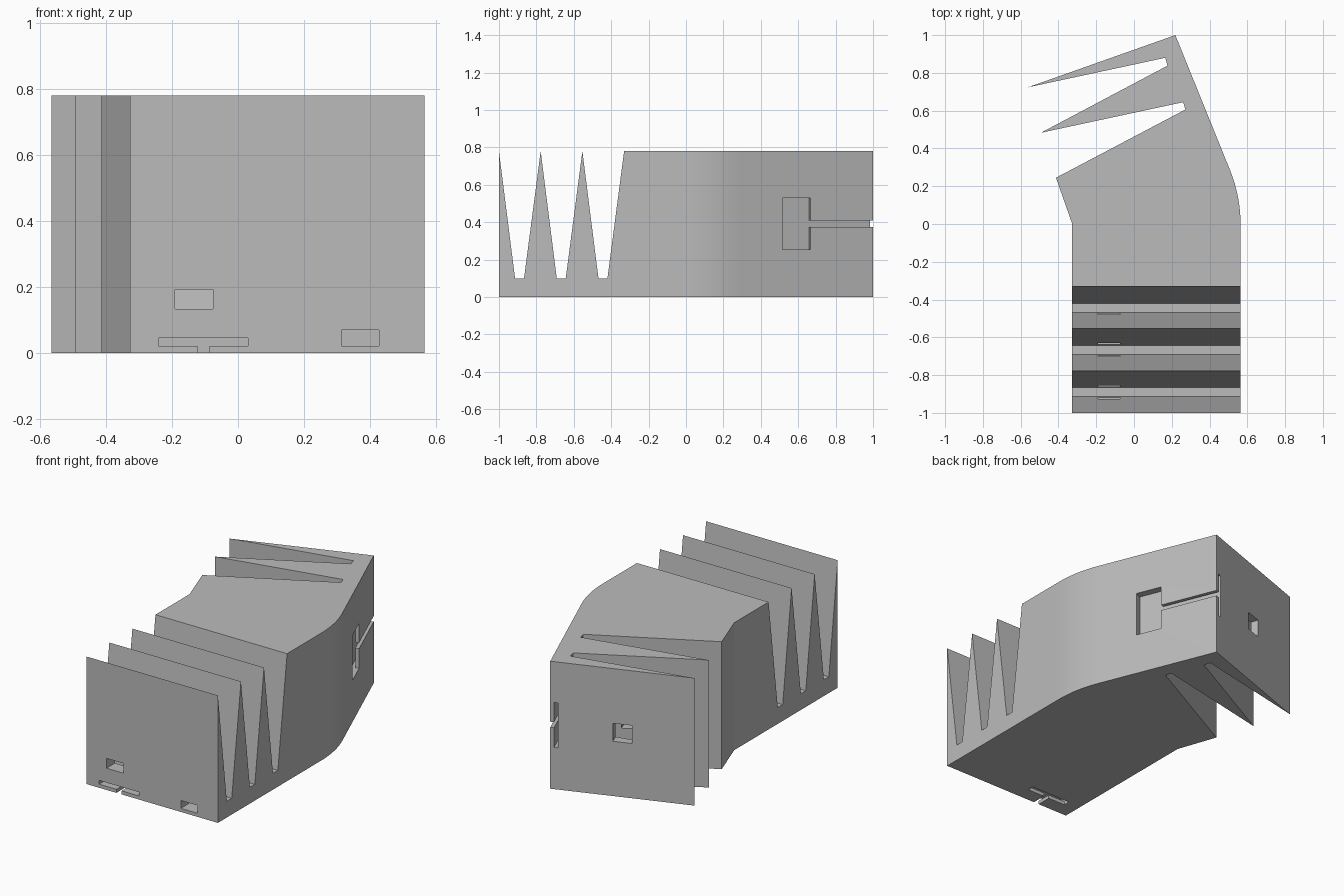
import bpy, bmesh
from math import radians, sin, cos
from mathutils import Matrix, Vector

if "Cube" in bpy.data.objects:
    bpy.data.objects.remove(bpy.data.objects["Cube"], do_unlink=True)

LEFT, RIGHT, TOP = -0.327, 0.564, 0.78
BEND = radians(22)
CORNER = Vector((0.219, 1.0, 0))

grey = bpy.data.materials.new("plain_grey")
grey.use_nodes = True
colour = (0.5, 0.5, 0.5, 1)
grey.diffuse_color = colour
grey.node_tree.nodes["Principled BSDF"].inputs["Base Color"].default_value = colour


def make_object(name, bm):
    bmesh.ops.recalc_face_normals(bm, faces=bm.faces)
    mesh = bpy.data.meshes.new(name)
    bm.to_mesh(mesh)
    bm.free()
    mesh.materials.append(grey)
    obj = bpy.data.objects.new(name, mesh)
    bpy.context.collection.objects.link(obj)
    return obj


def prism(bm, points, offset):
    """Extrude a closed outline along the offset."""
    face = bm.faces.new([bm.verts.new(p) for p in points])
    made = bmesh.ops.extrude_face_region(bm, geom=[face], use_keep_orig=True)
    verts = [v for v in made["geom"] if isinstance(v, bmesh.types.BMVert)]
    bmesh.ops.translate(bm, verts=verts, vec=offset)


def cut(body, name, xs, ys, zs, origin=(0, 0, 0), angle=0):
    """Subtract a box given by its ranges in a frame turned about z."""
    bm = bmesh.new()
    prism(bm, [(x, y, zs[0]) for x, y in
               ((xs[0], ys[0]), (xs[1], ys[0]), (xs[1], ys[1]), (xs[0], ys[1]))],
          (0, 0, zs[1] - zs[0]))
    bm.transform(Matrix.Translation(origin) @ Matrix.Rotation(angle, 4, "Z"))
    cutter = make_object(name, bm)
    cutter.hide_render = True
    mod = body.modifiers.new(name, "BOOLEAN")
    mod.operation, mod.solver, mod.object = "DIFFERENCE", "EXACT", cutter
    bpy.context.view_layer.objects.active = body
    bpy.ops.object.modifier_apply(modifier=name)
    bpy.data.objects.remove(cutter, do_unlink=True)


bm = bmesh.new()

# Front half: upright fins, as a side profile extruded across the width
side = [(0, 0), (-1, 0)]
for peak in (-1, -0.777, -0.554):
    side += [(peak, TOP), (peak + 0.086, 0.1), (peak + 0.134, 0.1)]
side += [(-0.331, TOP), (0, TOP)]
prism(bm, [(LEFT, y, z) for y, z in side], (RIGHT - LEFT, 0, 0))

# Rear half: bent body with sideways fins, as a plan outline extruded upwards
radius, steps = 0.76, 12
plan = [(RIGHT - radius * (1 - cos(BEND * i / steps)), radius * sin(BEND * i / steps))
        for i in range(steps + 1)]
plan += [CORNER.xy, (-0.564, 0.723), (0.166, 0.88), (0.177, 0.838),
         (-0.493, 0.483), (0.261, 0.645), (0.272, 0.606), (-0.413, 0.245), (LEFT, 0)]
prism(bm, [(x, y, 0) for x, y in plan], (0, 0, TOP))

# Weld the halves at y = 0
inner = [f for f in bm.faces if all(abs(v.co.y) < 1e-5 for v in f.verts)]
bmesh.ops.delete(bm, geom=inner, context="FACES")
bmesh.ops.remove_doubles(bm, verts=bm.verts, dist=1e-4)
body = make_object("finned_body", bm)

# Front openings
cut(body, "upper_tunnel", (-0.19, -0.075), (-1.1, -0.44), (0.133, 0.193))
cut(body, "lower_tunnel", (0.313, 0.427), (-1.1, -0.44), (0.022, 0.07))

# T slot under the front edge
cut(body, "front_slot_bar", (-0.24, 0.03), (-1.1, -0.87), (0.022, 0.045))
cut(body, "front_slot_stem", (-0.123, -0.087), (-1.1, -0.88), (-0.1, 0.03))
cut(body, "front_slot_pocket", (-0.24, 0.03), (-0.91, -0.87), (-0.1, 0.045))

# T slot in the bent side
cut(body, "side_slot_pocket", (-0.045, 0.1), (-0.523, -0.361), (0.255, 0.53), CORNER, BEND)
cut(body, "side_slot_bar", (-0.045, -0.022), (-0.4, 0.1), (0.255, 0.53), CORNER, BEND)
cut(body, "side_slot_stem", (-0.03, 0.1), (-0.4, 0.1), (0.375, 0.41), CORNER, BEND)

# Square tunnel through the rear fins
cut(body, "rear_tunnel", (-0.47, -0.36), (-0.36, 0.1), (0.335, 0.445), CORNER, radians(19.5))

bpy.ops.object.select_all(action="DESELECT")
body.select_set(True)
bpy.context.view_layer.objects.active = body
bpy.ops.object.shade_smooth_by_angle(angle=radians(10))
